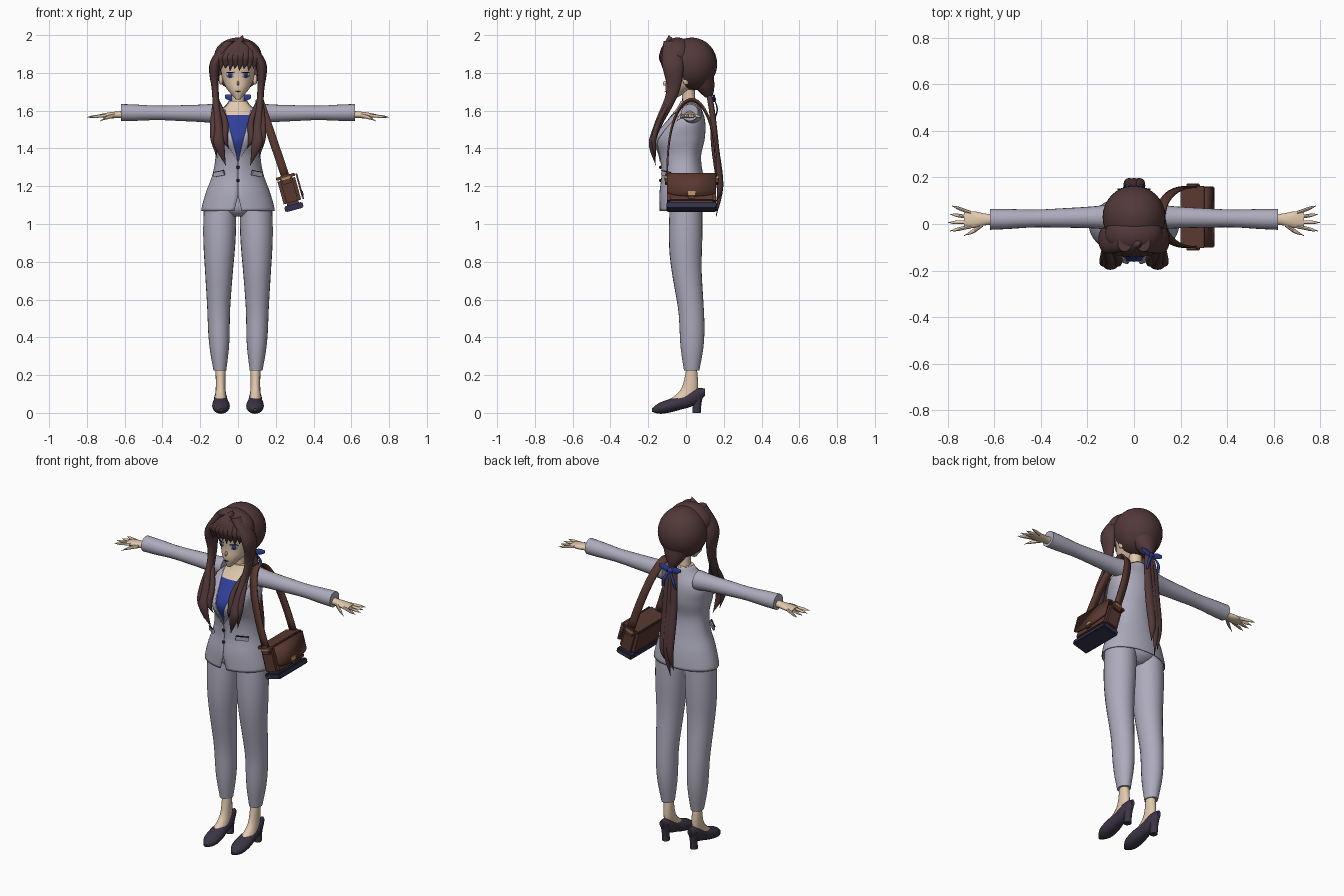
import bpy, bmesh, math
from mathutils import Matrix, Vector

cube = bpy.data.objects.get("Cube")
if cube:
    bpy.data.objects.remove(cube, do_unlink=True)


def material(name, *rgb):
    made = bpy.data.materials.new(name)
    made.use_nodes = True
    made.diffuse_color = (*rgb, 1)
    made.node_tree.nodes["Principled BSDF"].inputs["Base Color"].default_value = (*rgb, 1)
    return made


SUIT = material("grey suit", .42, .41, .51)
HAIR = material("brown hair", .085, .04, .04)
SKIN = material("skin", .76, .58, .42)
BLUE = material("blue cloth", .03, .05, .32)
SHOE = material("dark shoe", .045, .035, .06)
LEATHER = material("brown leather", .1, .04, .03)
NAVY = material("navy leather", .03, .03, .07)
BRASS = material("brass", .45, .27, .12)
WHITE = material("eye white", .8, .8, .8)
DARK = material("dark line", .02, .01, .01)
SIDES = {"left": 1, "right": -1}


def finish(name, bm, *materials, rule=None, thickness=0):
    bmesh.ops.recalc_face_normals(bm, faces=bm.faces)
    for face in bm.faces:
        face.smooth = True
        if rule:
            face.material_index = rule(face.calc_center_median())
    mesh = bpy.data.meshes.new(name)
    bm.to_mesh(mesh)
    bm.free()
    mesh.set_sharp_from_angle(angle=math.radians(45))
    for entry in materials:
        mesh.materials.append(entry)
    ob = bpy.data.objects.new(name, mesh)
    bpy.context.collection.objects.link(ob)
    if thickness:
        ob.modifiers.new("thickness", "SOLIDIFY").thickness = thickness


def sample(keys, t):
    """Smooth curve through evenly spaced numbers or vectors."""
    last = len(keys) - 1
    start = min(int(t * last), last - 1)
    f = t * last - start
    p, q, r, s = (keys[min(max(start + step, 0), last)] for step in range(-1, 3))
    return q + f / 2 * (r - p + f * (2 * p - 5 * q + 4 * r - s + f * (3 * (q - r) + s - p)))


def bridge(bm, rings, closed=True):
    loops = [[bm.verts.new(point) for point in ring] for ring in rings]
    count = len(loops[0])
    for low, high in zip(loops, loops[1:]):
        for i in range(count if closed else count - 1):
            j = (i + 1) % count
            bm.faces.new((low[i], low[j], high[j], high[i]))
    if closed:
        bm.faces.new(loops[0])
        bm.faces.new(loops[-1])


def loft(name, mat, path, radii, flat=(1, 1), axis="z", side=1, sides=16, steps=20):
    """Elliptical tube; flat is the ratio of the second radius to the first."""
    path = [Vector(point) for point in path]
    bm, rings = bmesh.new(), []
    for step in range(steps + 1):
        t = step / steps
        centre, radius, ratio = sample(path, t), max(sample(radii, t), .002), sample(flat, t)
        ring = []
        for i in range(sides):
            angle = math.tau * i / sides
            u, v = radius * math.cos(angle), radius * ratio * math.sin(angle)
            point = centre + Vector({"x": (0, u, v), "y": (u, 0, v), "z": (u, v, 0)}[axis])
            point.x *= side
            ring.append(point)
        rings.append(ring)
    bridge(bm, rings)
    finish(name, bm, mat)


def ball(name, mat, place, size, turn=0, cut=None):
    bm = bmesh.new()
    frame = Matrix.Translation(place) @ Matrix.Rotation(turn, 4, "Z") @ Matrix.Diagonal((*size, 1))
    bmesh.ops.create_uvsphere(bm, u_segments=32, v_segments=20, radius=1, matrix=frame)
    if cut:
        bmesh.ops.delete(bm, geom=[face for face in bm.faces if cut(face.calc_center_median())], context="FACES")
    finish(name, bm, mat)


def box(name, mat, frame, place, size):
    bm = bmesh.new()
    bmesh.ops.create_cube(bm, size=2, matrix=Matrix.Translation(place) @ Matrix.Diagonal((*size, 1)))
    bmesh.ops.bevel(bm, geom=bm.edges[:], offset=min(size) / 3, segments=2, affect="EDGES")
    bm.transform(frame)
    finish(name, bm, mat)


# Torso shape from hem to collar
HEM, COLLAR, WAIST = 1.07, 1.65, 1.33
WIDTH = (.195, .17, .135, .12, .135, .14, .05)
FRONT = (.14, .14, .13, .14, .17, .1, .03)
BACK = (.12, .11, .09, .08, .1, .1, .07)
LEVELS = [i / 40 for i in range(41)]


def height(t):
    return HEM + t * (COLLAR - HEM)


def torso_point(t, angle, scale=1):
    depth = sample(FRONT if math.cos(angle) > 0 else BACK, t)
    return (scale * sample(WIDTH, t) * math.sin(angle), -scale * depth * math.cos(angle), height(t))


def opening(t, extra=0):
    """Angle of the jacket edge: neckline above the waist, cutaway at the hem."""
    z = height(t)
    gap = min(.075, (z - WAIST) / 4) if z > WAIST else max(.001, (HEM + .08 - z) / 4)
    return math.asin(min(.95, (gap + extra) / sample(WIDTH, t)))


# Jacket, blouse, lapels and pockets
bm = bmesh.new()
bridge(bm, [[torso_point(t, opening(t) + (math.tau - 2 * opening(t)) * i / 48) for i in range(49)]
            for t in LEVELS], closed=False)
finish("jacket", bm, SUIT, thickness=.006)
bm = bmesh.new()
bridge(bm, [[torso_point(t, math.tau * i / 48, .95) for i in range(48)] for t in LEVELS if t > .3])
finish("blouse_and_chest", bm, BLUE, SKIN, rule=lambda centre: int(centre.z > 1.58))
for label, side in SIDES.items():
    bm, rings = bmesh.new(), []
    for t in LEVELS:
        if WAIST < height(t) < COLLAR - .01:
            inner = opening(t)
            outer = opening(t, .05 * min(1, (height(t) - WAIST) * 7))
            rings.append([torso_point(t, side * (inner + (outer - inner) * i / 5), 1.035) for i in range(6)])
    bridge(bm, rings, closed=False)
    finish(label + "_lapel", bm, SUIT, thickness=.007)
    frame = Matrix.Translation((side * .1, -.105, 1.265)) @ Matrix.Rotation(side * .7, 4, "Z") \
        @ Matrix.Rotation(side * .15, 4, "Y")
    box(label + "_pocket_flap", SUIT, frame, (0, 0, 0), (.036, .006, .012))
    box(label + "_pocket_slit", DARK, frame, (0, -.003, .013), (.036, .004, .002))
for z in (1.3, 1.23):
    ball("jacket_button", DARK, (0, -.136, z), (.009, .006, .009))

# Neck, necklace, head and face
loft("neck", SKIN, [(0, .02, 1.58), (0, .01, 1.73)], (.045, .035, .037))
loft("necklace", DARK, [(0, .012, 1.622), (0, .012, 1.626)], (.044, .042), steps=1)
ball("pendant", BRASS, (0, -.04, 1.61), (.006, .004, .008))
loft("head", SKIN, [(0, -.08, 1.66), (0, -.01, 1.76), (0, 0, 1.85), (0, 0, 1.95)],
     (.012, .07, .09, .09, .06), (1.2, 1.2), sides=32)
ball("nose", SKIN, (0, -.112, 1.745), (.006, .01, .013))
ball("mouth", DARK, (0, -.11, 1.702), (.014, .005, .002))
for label, side in SIDES.items():
    for part, mat, y, z, size in (("eye_white", WHITE, -.095, 1.788, (.021, .005, .014)),
                                  ("iris", BLUE, -.099, 1.788, (.014, .004, .014)),
                                  ("pupil", DARK, -.102, 1.786, (.005, .002, .007)),
                                  ("lashes", DARK, -.098, 1.803, (.025, .005, .003))):
        ball(f"{label}_{part}", mat, (side * .042, y, z), size, side * .45)
    ball(label + "_ear", SKIN, (side * .09, 0, 1.765), (.012, .018, .028))

# Hair: cap, nape, fringe, locks and ponytail
ball("hair_cap", HAIR, (0, .03, 1.847), (.135, .135, .14), cut=lambda centre: centre.y < -.01 and centre.z < 1.9)
loft("nape_hair", HAIR, [(0, .08, 1.78), (0, .1, 1.72), (0, .12, 1.67)], (.085, .055, .018), (.8, 1))
ball("fringe_top", HAIR, (0, -.045, 1.89), (.125, .095, .097), cut=lambda centre: centre.z < 1.865)
loft("crown_tuft", HAIR, [(0, -.08, 1.95), (.025, -.09, 2)], (.04, .02, 0))
for i in range(8):
    x = (i - 3.5) / 40
    back = 2 * x * x
    loft("fringe_strand", HAIR, [(.02 + x / 2, back - .106, 1.95), (x, back - .132, 1.89), (x, back - .125, 1.85),
                                 (x - .006, back - .118, 1.81 + i % 2 / 80)], (.022, .02, .015, 0), (.6, .6), sides=10)
for label, side in SIDES.items():
    loft(label + "_face_hair", HAIR, [(.04, -.08, 1.97), (.12, -.07, 1.85), (.12, -.07, 1.7), (.105, -.15, 1.52),
                                      (.1, -.18, 1.42), (.065, -.16, 1.31)],
         (.03, .03, .018, .024, .028, 0), (1.3, 1.9, 1.9, .9, .6, .6), side=side, steps=32)
    for x, low in ((.13, 1.35), (.07, 1.4)):
        loft(label + "_lock_strand", HAIR, [(.12, -.07, 1.68), (x, -.14, 1.55), (x, -.17, 1.45), (x - .02, -.16, low)],
             (.01, .016, .016, 0), (.9, .9), side=side, sides=10)
for shift, low in ((0, 1.04), (.022, 1.12), (-.02, 1.08)):
    loft("ponytail", HAIR, [(0, .12, 1.7), (shift, .14, 1.58), (shift, .155, 1.4), (shift, .18, 1.2),
                            (shift - .01, .16, low)], (.02, .02, .026, .022, 0), (.8, .8))

# Hair ribbon
ball("ribbon_knot", BLUE, (0, .145, 1.66), (.018, .014, .014))
for label, side in SIDES.items():
    loft(label + "_ribbon_loop", BLUE, [(0, .145, 1.66), (.07, .15, 1.675)], (.003, .006, .003), (3, 3), "x", side)
    loft(label + "_ribbon_tail", BLUE, [(0, .15, 1.66), (.03, .165, 1.61), (.04, .155, 1.56)],
         (.006, .01, .007), (.4, .4), side=side)

# Arms, hands, legs and shoes
for label, side in SIDES.items():
    loft(label + "_sleeve", SUIT, [(.1, .03, 1.585), (.62, .02, 1.59)],
         (.055, .047, .042, .038, .043, .045), axis="x", side=side, sides=20)
    loft(label + "_palm", SKIN, [(.6, .02, 1.58), (.73, .018, 1.573)],
         (.024, .025, .036, .03), (.9, .7, .4, .3), "x", side)
    for i, finger in enumerate(("little", "ring", "middle", "index")):
        root, end, tip = .047 - i * .019, .078 - i * .036, .8 - .009 * abs(i - 2)
        loft(f"{label}_{finger}_finger", SKIN, [(.7, root, 1.575), (tip, end, 1.565)],
             (.009, .008, .007, 0), axis="x", side=side, sides=8)
    loft(label + "_thumb", SKIN, [(.65, 0, 1.575), (.69, -.03, 1.565), (.73, -.05, 1.545)],
         (.012, .01, 0), axis="x", side=side, sides=8)
    loft(label + "_trouser_leg", SUIT, [(.096, .03, .225), (.102, .03, .5), (.1, 0, .8), (.095, 0, 1.1)],
         (.034, .054, .061, .073, .086, .086), (1.2, 1.1, 1), side=side, sides=24)
    loft(label + "_foot", SKIN, [(.093, .03, .25), (.092, .02, .13), (.092, -.03, .06)],
         (.026, .026, .034), (1, 1.7, 2.1), side=side)
    loft(label + "_shoe", SHOE, [(.09, -.18, .015), (.09, -.09, .037), (.092, 0, .065), (.092, .1, .11)],
         (.01, .042, .046, .038, .032, .012), (.9, .75, .8, 1, 1.35, 1.6), "y", side, 20)
    loft(label + "_heel", SHOE, [(.092, .056, 0), (.092, .062, .1)], (.02, .021, .028), (1.1, 1.1), side=side)
loft("trouser_hips", SUIT, [(0, 0, 1.04), (0, 0, 1.25)], (.05, .15, .15, .115), (1, .6, .6, .6), sides=32)

# Shoulder bag, leaning outward at the bottom
frame = Matrix.Translation((.275, .03, 1.165)) @ Matrix.Rotation(-.27, 4, "Y")
box("bag_body", LEATHER, frame, (0, 0, .012), (.048, .13, .078))
box("bag_base", NAVY, frame, (0, 0, -.078), (.05, .132, .016))
box("bag_lid", LEATHER, frame, (0, 0, .088), (.052, .134, .008))
bm = bmesh.new()
curve = [math.pi * i / 12 for i in range(13)]
outline = [(-.13, .09), (.13, .09)] + [(.13 * math.cos(w), -.01 - .025 * math.sin(w)) for w in curve]
bm.faces.new([bm.verts.new(frame @ Vector((.055, y, z))) for y, z in outline])
finish("bag_flap", bm, LEATHER, thickness=.009)
box("bag_clasp_strap", LEATHER, frame, (.06, 0, -.015), (.004, .016, .035))
box("bag_clasp", BRASS, frame, (.064, 0, -.02), (.004, .02, .012))
for y in (-.134, .134):
    box("bag_strap_loop", LEATHER, frame, (0, y, .075), (.024, .007, .025))
    box("bag_buckle", BRASS, frame, (0, y, .08), (.027, .01, .006))

# Strap: a loop from the bag ends over the shoulder
across = Vector((.94, 0, .33)) / 45
bm, rings = bmesh.new(), []
for i in range(33):
    angle = math.pi * i / 32
    rise = math.sin(angle) ** .8
    centre = Vector((.255 - .143 * rise, .03 - .134 * math.cos(angle), 1.24 + .42 * rise))
    rings.append((centre - across, centre + across))
bridge(bm, rings, closed=False)
finish("bag_strap", bm, LEATHER, thickness=.009)
